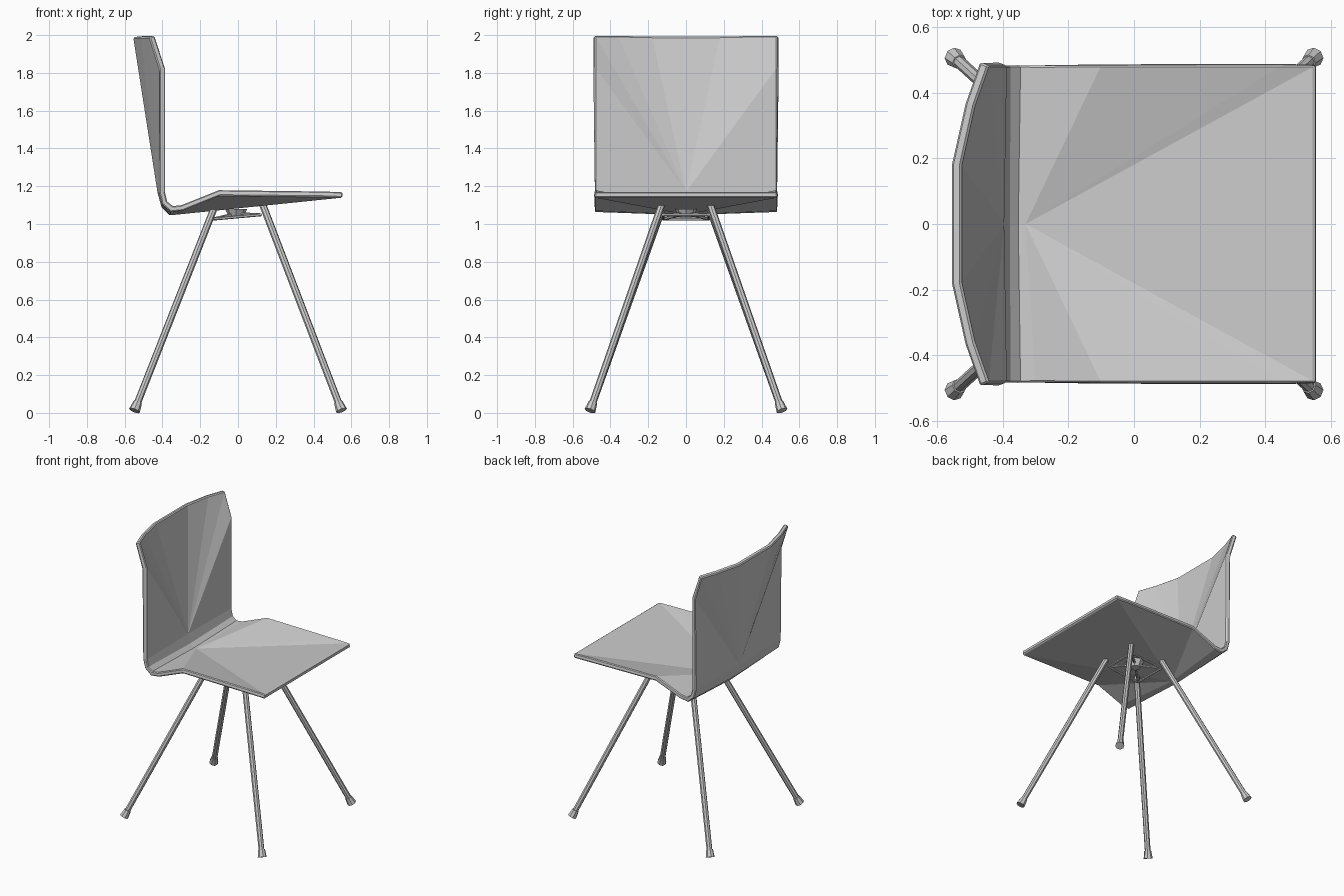
import bpy, bmesh, math
from mathutils import Vector

cube = bpy.data.objects.get("Cube")
if cube:
    bpy.data.objects.remove(cube, do_unlink=True)

grey = bpy.data.materials.new("plain grey")
grey.use_nodes = True
colour = (0.6, 0.6, 0.6, 1)
grey.diffuse_color = colour
grey.node_tree.nodes["Principled BSDF"].inputs["Base Color"].default_value = colour


def make_object(name, bm):
    mesh = bpy.data.meshes.new(name)
    bm.to_mesh(mesh)
    bm.free()
    mesh.materials.append(grey)
    obj = bpy.data.objects.new(name, mesh)
    bpy.context.collection.objects.link(obj)
    return obj


def rod(name, start, end, r1, r2, sides=8):
    start, end = Vector(start), Vector(end)
    axis = end - start
    bm = bmesh.new()
    bmesh.ops.create_cone(bm, cap_ends=True, segments=sides, radius1=r1, radius2=r2, depth=axis.length)
    obj = make_object(name, bm)
    obj.rotation_euler = axis.to_track_quat('Z', 'Y').to_euler()
    obj.location = (start + end) / 2
    return obj


# Folded shell: a seat fan and a back fan joined by a rounded bend
W = 0.482
bend = [((-0.30, 1.10), (-0.33, 1.08)), ((-0.345, 1.095), (-0.352, 1.078)),
        ((-0.375, 1.12), (-0.378, 1.105)), ((-0.387, 1.17), (-0.395, 1.17))]
seat_rim = [(-0.10, W, 1.18), (0.45, W, 1.173), (0.552, W, 1.17)]
back_rim = [(-0.387, W, 1.83), (-0.442, W, 1.997), (-0.485, 0.36, 1.997), (-0.525, 0.18, 1.993)]

bm = bmesh.new()
middle = [bm.verts.new((c[0], 0, c[1])) for _, c in bend]
edges = {}
for s in (1, -1):
    edges[s] = [bm.verts.new((e[0], s * W, e[1])) for e, _ in bend]
    for i in range(len(bend) - 1):
        bm.faces.new((middle[i], edges[s][i], edges[s][i + 1], middle[i + 1]))
for rim, row in ((seat_rim, 0), (back_rim, -1)):
    loop = [edges[1][row]] + [bm.verts.new(p) for p in rim]
    loop += [bm.verts.new((x, -y, z)) for x, y, z in reversed(rim)] + [edges[-1][row]]
    for a, b in zip(loop, loop[1:]):
        bm.faces.new((middle[row], a, b))
bmesh.ops.recalc_face_normals(bm, faces=bm.faces)
bm.faces.ensure_lookup_table()
# Seat must face upwards so that the thickness grows below and behind
if max(bm.faces, key=lambda f: f.calc_center_median().x).normal.z < 0:
    bmesh.ops.reverse_faces(bm, faces=bm.faces)
shell = make_object("seat_and_back_shell", bm)
solid = shell.modifiers.new("thickness", 'SOLIDIFY')
solid.thickness = 0.03
solid.offset = -1
solid.use_even_offset = True
bevel = shell.modifiers.new("soft rim", 'BEVEL')
bevel.width = 0.006
bevel.segments = 1
bevel.limit_method = 'ANGLE'
bevel.angle_limit = math.radians(50)

# Splayed legs with wider feet
for sx, front in ((1, "front"), (-1, "back")):
    for sy, side in ((1, "left"), (-1, "right")):
        top = Vector((sx * 0.13, sy * 0.128, 1.09 + 0.015 * sx))
        foot = Vector((sx * 0.548, sy * 0.508, 0.012))
        up = (top - foot).normalized()
        rod(f"{front}_{side}_leg", foot + up * 0.03, top, 0.019, 0.019)
        rod(f"{front}_{side}_foot", foot, foot + up * 0.05, 0.03, 0.023)

# Thin frame under the seat joining the legs, with a central hub
corners = [Vector((x, y, 1.038 + 0.09 * x)) for x, y in
           ((-0.135, -0.12), (0.12, -0.12), (0.12, 0.12), (-0.135, 0.12))]
hub = Vector((-0.01, 0, 1.055))
for i, c in enumerate(corners):
    rod(f"frame_bar_{i + 1}", c, corners[(i + 1) % 4], 0.008, 0.008, 6)
    rod(f"frame_strut_{i + 1}", c, hub, 0.008, 0.008, 6)
rod("frame_hub", hub - Vector((0, 0, 0.02)), hub + Vector((0, 0, 0.025)), 0.035, 0.06, 8)
